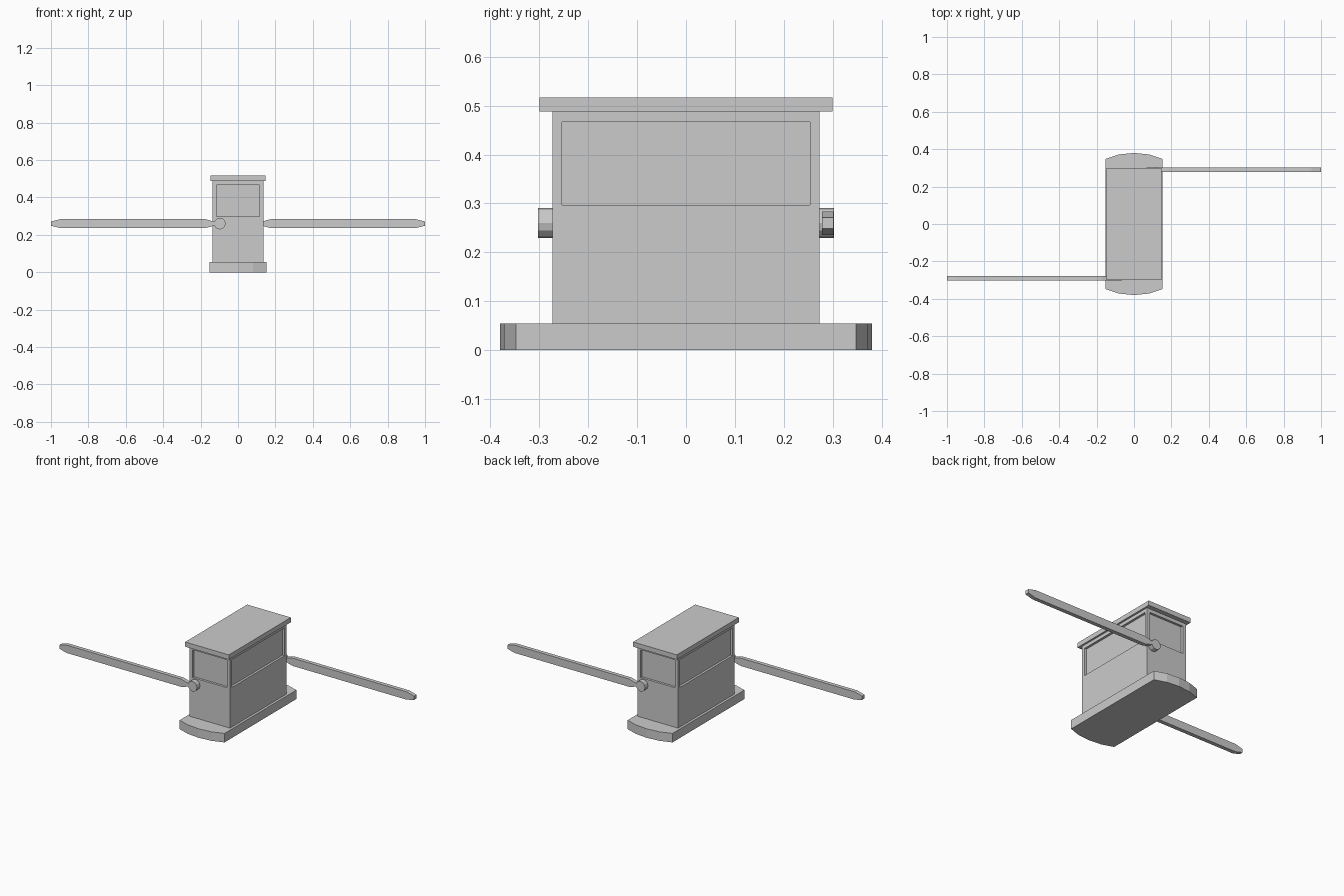
import bpy, bmesh, math
from mathutils import Matrix, Vector

cube = bpy.data.objects.get("Cube")
if cube:
    bpy.data.objects.remove(cube, do_unlink=True)

grey = bpy.data.materials.new("light_grey")
grey.use_nodes = True
colour = (0.6, 0.6, 0.6, 1)
grey.diffuse_color = colour
grey.node_tree.nodes["Principled BSDF"].inputs["Base Color"].default_value = colour


def finish(name, bm):
    """Turn a bmesh into a flat shaded grey object."""
    bmesh.ops.recalc_face_normals(bm, faces=bm.faces)
    mesh = bpy.data.meshes.new(name)
    bm.to_mesh(mesh)
    bm.free()
    mesh.materials.append(grey)
    obj = bpy.data.objects.new(name, mesh)
    bpy.context.scene.collection.objects.link(obj)
    return obj


def box(half_x, half_y, low, high):
    bm = bmesh.new()
    size = Matrix.Diagonal((2 * half_x, 2 * half_y, high - low, 1))
    place = Matrix.Translation((0, 0, (low + high) / 2))
    bmesh.ops.create_cube(bm, size=1, matrix=place @ size)
    return bm


def prism(name, outline, depth):
    """Extrude a closed outline of 3D points along a vector."""
    bm = bmesh.new()
    face = bm.faces.new([bm.verts.new(p) for p in outline])
    out = bmesh.ops.extrude_face_region(bm, geom=[face])
    moved = [v for v in out["geom"] if isinstance(v, bmesh.types.BMVert)]
    bmesh.ops.translate(bm, verts=moved, vec=depth)
    return finish(name, bm)


# Base slab with bowed ends
end = [(-0.152, -0.348), (-0.08, -0.372), (0, -0.38), (0.08, -0.372), (0.152, -0.348)]
outline = [(x, y, 0) for x, y in end] + [(-x, -y, 0) for x, y in end]
prism("base", outline, (0, 0, 0.055))

# Booth walls, each with a recessed window
WALL_X, WALL_Y, RECESS = 0.137, 0.273, 0.014
bm = box(WALL_X, WALL_Y, 0.055, 0.488)
bm.normal_update()
walls = [f for f in bm.faces if abs(f.normal.z) < 0.5]
for wall in walls:
    normal = wall.normal.copy()
    bmesh.ops.inset_individual(bm, faces=[wall], thickness=0.02)
    for v in wall.verts:
        v.co.z = 0.467 if v.co.z > 0.27 else 0.297
        if abs(normal.x) > 0.5:
            v.co.y = math.copysign(0.254, v.co.y)
        else:
            v.co.x = math.copysign(0.116, v.co.x)
    pane = bmesh.ops.extrude_discrete_faces(bm, faces=[wall])["faces"][0]
    bmesh.ops.translate(bm, verts=pane.verts, vec=-normal * RECESS)
bmesh.ops.remove_doubles(bm, verts=bm.verts, dist=0.0001)
finish("booth_walls", bm)

# Flat roof
finish("roof", box(0.148, 0.3, 0.488, 0.517))

# Barrier arms and pivots, one at each end, turned half way round
ARM_Z = 0.26
half = [(-1, 0.011), (-0.95, 0.024), (-0.175, 0.024), (-0.12, 0.009)]
arm = [(x, -0.302, ARM_Z + h) for x, h in half]
arm += [(x, -0.302, ARM_Z - h) for x, h in reversed(half)]
for side, angle in (("front", 0), ("back", math.pi)):
    turn = Matrix.Rotation(angle, 4, "Z")
    prism(side + "_barrier_arm", [turn @ Vector(p) for p in arm],
          turn @ Vector((0, 0.024, 0)))
    bm = bmesh.new()
    place = Matrix.Translation((-0.097, -0.287, ARM_Z)) @ Matrix.Rotation(math.pi / 2, 4, "X")
    bmesh.ops.create_cone(bm, cap_ends=True, segments=12, radius1=0.031,
                          radius2=0.031, depth=0.032, matrix=turn @ place)
    finish(side + "_barrier_pivot", bm)
